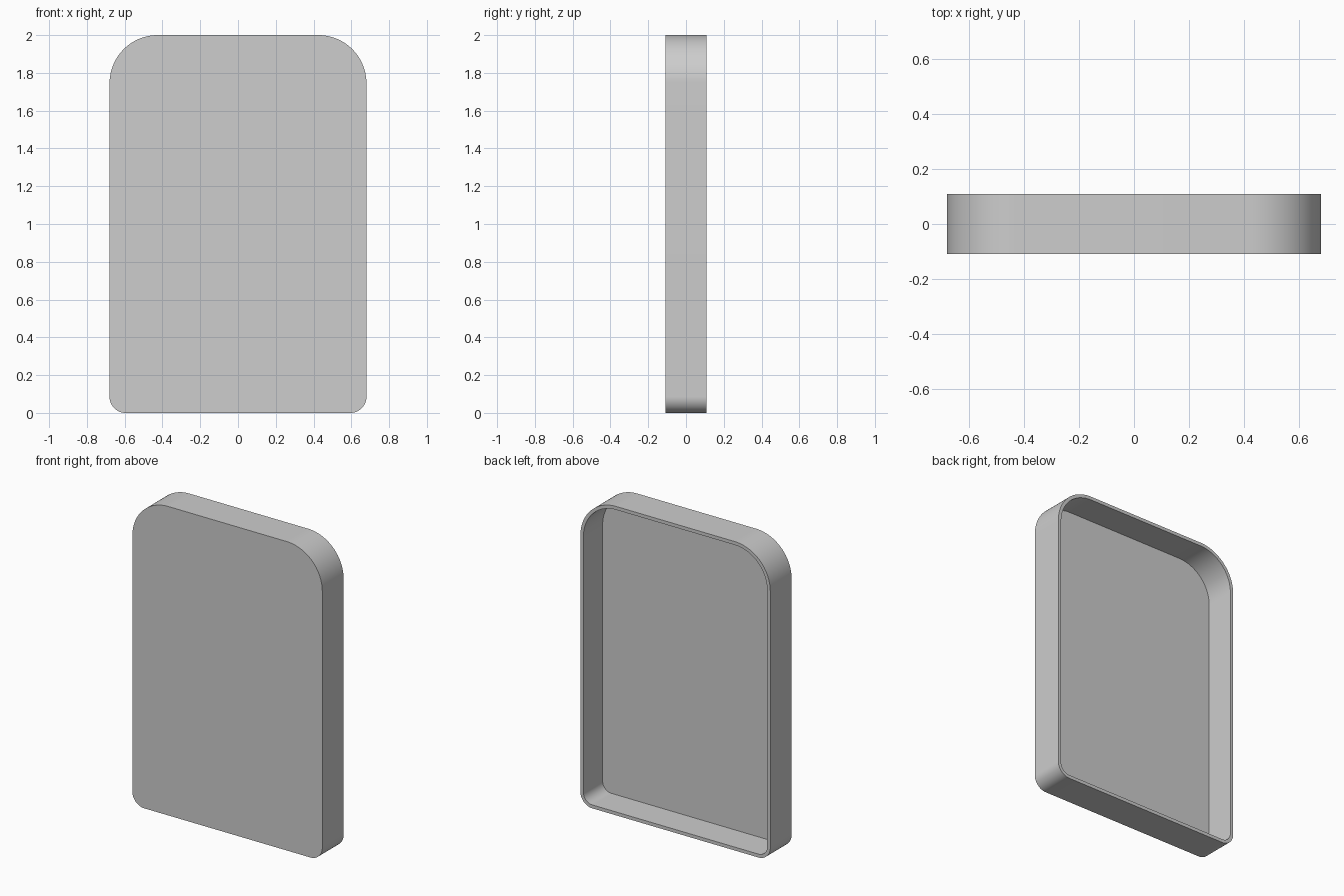
import bpy, bmesh, math

if "Cube" in bpy.data.objects:
    bpy.data.objects.remove(bpy.data.objects["Cube"], do_unlink=True)

HALF_W, HEIGHT, HALF_D = 0.68, 2.0, 0.109
TOP_R, BOTTOM_R, WALL = 0.255, 0.085, 0.022
STEPS = 24


def outline_ring(bm, inset, y):
    """Ring of vertices around the panel outline, moved inwards by inset."""
    corners = [(1, 0, BOTTOM_R, 270), (1, 1, TOP_R, 0),
               (-1, 1, TOP_R, 90), (-1, 0, BOTTOM_R, 180)]
    ring = []
    for side, top, r, start in corners:
        cx = side * (HALF_W - r)
        cz = HEIGHT - r if top else r
        for i in range(STEPS + 1):
            a = math.radians(start + 90 * i / STEPS)
            ring.append(bm.verts.new((cx + (r - inset) * math.cos(a), y,
                                      cz + (r - inset) * math.sin(a))))
    return ring


# Front plate, outer wall, back rim, inner wall and recessed floor
bm = bmesh.new()
rings = [outline_ring(bm, inset, y) for inset, y in
         [(0, -HALF_D), (0, HALF_D), (WALL, HALF_D), (WALL, WALL - HALF_D)]]
bm.faces.new(rings[0])
for a, b in zip(rings, rings[1:]):
    for i in range(len(a)):
        bm.faces.new((a[i - 1], b[i - 1], b[i], a[i]))
bm.faces.new(reversed(rings[-1]))
bmesh.ops.recalc_face_normals(bm, faces=bm.faces)

mesh = bpy.data.meshes.new("hollow_panel")
bm.to_mesh(mesh)
bm.free()
panel = bpy.data.objects.new("hollow_panel", mesh)
bpy.context.collection.objects.link(panel)

# Plain grey finish
grey = bpy.data.materials.new("light_grey")
grey.use_nodes = True
colour = (0.61, 0.61, 0.61, 1)
grey.diffuse_color = colour
grey.node_tree.nodes["Principled BSDF"].inputs["Base Color"].default_value = colour
mesh.materials.append(grey)

# Smooth corners, crisp rim edges
bpy.ops.object.select_all(action="DESELECT")
panel.select_set(True)
bpy.context.view_layer.objects.active = panel
bpy.ops.object.shade_smooth_by_angle(angle=math.radians(30))
